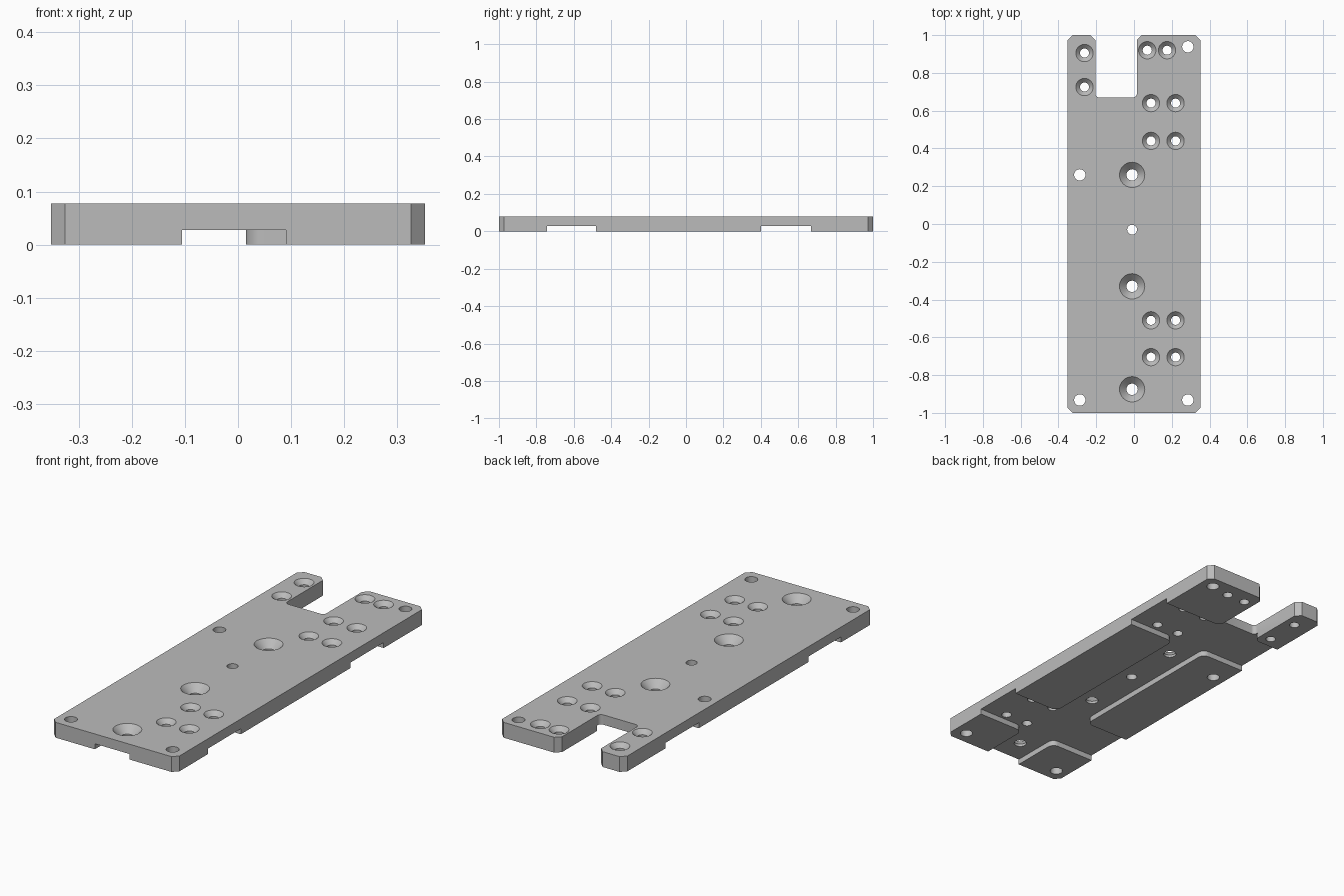
import bpy, bmesh
from math import pi, sin, cos, radians
from mathutils import Vector

old = bpy.data.objects.get("Cube")
if old:
    bpy.data.objects.remove(old)

TOP, POCKET = 0.078, 0.028   # plate thickness, underside channel depth
W, L, C = 0.352, 1.0, 0.026  # half width, half length, corner chamfer


def rounded(corners, segments):
    """Round (or chamfer, with one segment) the right-angled corners."""
    out = []
    for i, (x, y, r) in enumerate(corners):
        p = Vector((x, y))
        if not r:
            out.append(p)
            continue
        u = (Vector(corners[i - 1][:2]) - p).normalized()
        v = (Vector(corners[(i + 1) % len(corners)][:2]) - p).normalized()
        n = 1 if r == C else segments
        for k in range(n + 1):
            a = pi / 2 * k / n
            out.append(p + r * (u + v) - r * (v * cos(a) + u * sin(a)))
    return out


def finish(name, bm):
    bmesh.ops.recalc_face_normals(bm, faces=bm.faces)
    mesh = bpy.data.meshes.new(name)
    bm.to_mesh(mesh)
    bm.free()
    obj = bpy.data.objects.new(name, mesh)
    bpy.context.collection.objects.link(obj)
    return obj


def prism(name, outline, z0, z1):
    bm = bmesh.new()
    face = bm.faces.new([bm.verts.new((p.x, p.y, z0)) for p in outline])
    up = bmesh.ops.extrude_face_region(bm, geom=[face])
    verts = [g for g in up["geom"] if isinstance(g, bmesh.types.BMVert)]
    bmesh.ops.translate(bm, verts=verts, vec=(0, 0, z1 - z0))
    return finish(name, bm)


def lathe(bm, x, y, profile, sides=32):
    """Closed revolved solid around a vertical axis."""
    rings = [[bm.verts.new((x + r * cos(2 * pi * k / sides),
                            y + r * sin(2 * pi * k / sides), z))
              for k in range(sides)] for r, z in profile]
    for a, b in zip(rings, rings[1:]):
        for k in range(sides):
            j = (k + 1) % sides
            bm.faces.new((a[k], a[j], b[j], b[k]))
    bm.faces.new(rings[0][::-1])
    bm.faces.new(rings[-1])


# Plate outline with the open slot in the back edge
NL, NR, NY = -0.205, 0.015, 0.67
plate = prism("mounting_plate", rounded([
    (-W, -L, C), (W, -L, C), (W, L, C), (NR, L, C), (NR, NY, 0.02),
    (NL, NY, 0.02), (NL, L, C), (-W, L, C)], 6), 0, TOP)

# Underside channels: one lengthwise, two crosswise, rounded pad corners
R, E, SL, SR = 0.035, 0.5, -0.105, 0.09
F0, F1, B0, B1 = -0.742, -0.48, 0.4, 0.668
e = 0.0002
channel = prism("channel_cutter", rounded([
    (SL, -L - 0.1, 0), (SR, -L - 0.1, 0), (SR, F0, R), (E, F0, 0), (E, F1, 0),
    (SR, F1, R), (SR, B0, R), (E, B0, 0), (E, B1, 0), (NR - e, B1, R),
    (NR - e, 0.8, 0), (NL + e, 0.8, 0), (NL + e, B1, R), (-E, B1, 0),
    (-E, B0, 0), (SL, B0, R), (SL, F1, R), (-E, F1, 0), (-E, F0, 0),
    (SL, F0, R)], 8), -0.1, POCKET)

# Holes: small and large countersinks, then plain through holes
bm = bmesh.new()
small = [(x, y) for x in (0.09, 0.22) for y in (-0.705, -0.51, 0.44, 0.64)]
small += [(-0.262, 0.725), (-0.262, 0.905), (0.07, 0.92), (0.175, 0.92)]
large = [(-0.01, y) for y in (-0.875, -0.33, 0.26)]
for spots, inner, outer in ((small, 0.024, 0.046), (large, 0.03, 0.067)):
    for x, y in spots:
        lathe(bm, x, y, [(inner, -0.1), (inner, TOP - (outer - inner)),
                         (outer + 0.02, TOP + 0.02)])
for x, y, r in ((-0.287, 0.26, 0.03), (-0.287, -0.932, 0.03),
                (0.285, -0.932, 0.03), (0.285, 0.938, 0.03),
                (-0.01, -0.03, 0.026)):
    lathe(bm, x, y, [(r, -0.1), (r, 0.2)])
holes = finish("hole_cutter", bm)

# Cut, apply and remove the cutters
for cutter in (channel, holes):
    mod = plate.modifiers.new(cutter.name, "BOOLEAN")
    mod.operation, mod.solver, mod.object = "DIFFERENCE", "EXACT", cutter
deps = bpy.context.evaluated_depsgraph_get()
mesh = bpy.data.meshes.new_from_object(plate.evaluated_get(deps))
plate.modifiers.clear()
plate.data = mesh
for cutter in (channel, holes):
    bpy.data.objects.remove(cutter)

# Material
grey = bpy.data.materials.new("plain_grey")
grey.use_nodes = True
colour = (0.5, 0.5, 0.5, 1)
grey.diffuse_color = colour
grey.node_tree.nodes["Principled BSDF"].inputs["Base Color"].default_value = colour
mesh.materials.clear()
mesh.materials.append(grey)

bpy.ops.object.select_all(action="DESELECT")
plate.select_set(True)
bpy.context.view_layer.objects.active = plate
bpy.ops.object.shade_smooth_by_angle(angle=radians(30))
